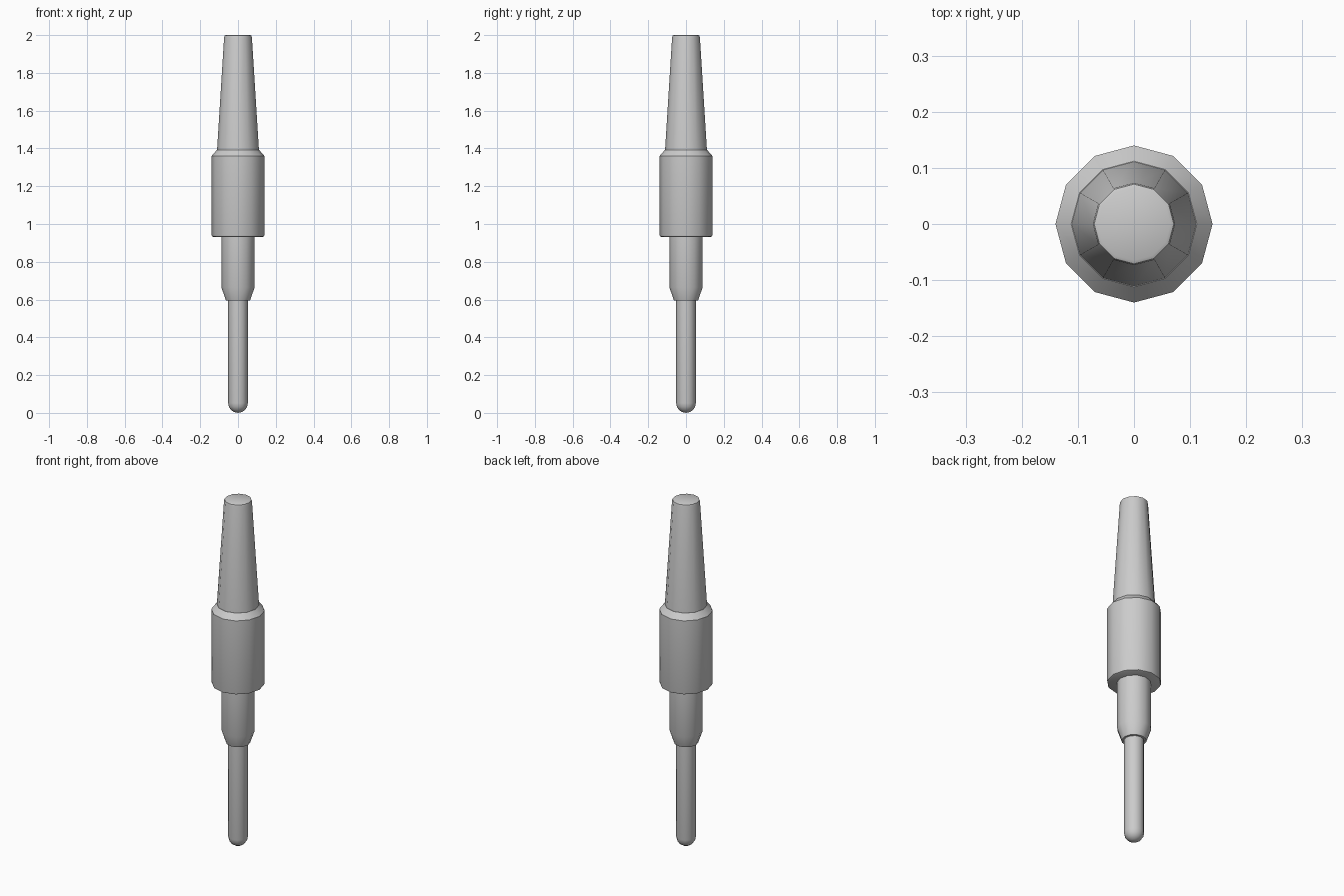
import bpy, bmesh, math

if "Cube" in bpy.data.objects:
    bpy.data.objects.remove(bpy.data.objects["Cube"])

SIDES = 12

def lathe(name, profile):
    """Revolve (radius, z) points around z; open ends are capped flat."""
    bm = bmesh.new()
    rings = []
    for r, z in profile:
        if r < 1e-5:
            rings.append([bm.verts.new((0, 0, z))])
        else:
            rings.append([bm.verts.new((r * math.cos(2 * math.pi * i / SIDES),
                                        r * math.sin(2 * math.pi * i / SIDES), z))
                          for i in range(SIDES)])
    for a, b in zip(rings, rings[1:]):
        for i in range(SIDES):
            j = (i + 1) % SIDES
            if len(a) == 1:
                bm.faces.new((a[0], b[j], b[i]))
            else:
                bm.faces.new((a[i], a[j], b[j], b[i]))
    for ring in (rings[0], rings[-1]):
        if len(ring) > 1:
            bm.faces.new(ring)
    bmesh.ops.recalc_face_normals(bm, faces=bm.faces)
    mesh = bpy.data.meshes.new(name)
    bm.to_mesh(mesh)
    bm.free()
    obj = bpy.data.objects.new(name, mesh)
    bpy.context.collection.objects.link(obj)
    bpy.ops.object.select_all(action='DESELECT')
    obj.select_set(True)
    bpy.context.view_layer.objects.active = obj
    bpy.ops.object.shade_smooth_by_angle(angle=math.radians(35))
    return obj

# Contact pin with a rounded tip
R = 0.052
tip = [(R * math.sin(math.radians(a)), R - R * math.cos(math.radians(a)))
       for a in (0, 22.5, 45, 67.5, 90)]
lathe("pin", tip + [(R, 0.60)])

# Collar that narrows toward the pin
lathe("collar", [(0.064, 0.595), (0.088, 0.665), (0.088, 0.94)])

# Wide body, slightly rounded below and chamfered above
lathe("body", [(0.132, 0.932), (0.138, 0.935), (0.14, 0.942),
               (0.14, 1.36), (0.112, 1.392)])

# Tapered sleeve with a softened top rim
lathe("sleeve", [(0.111, 1.39), (0.0735, 1.988), (0.071, 1.997), (0.065, 2.0)])
